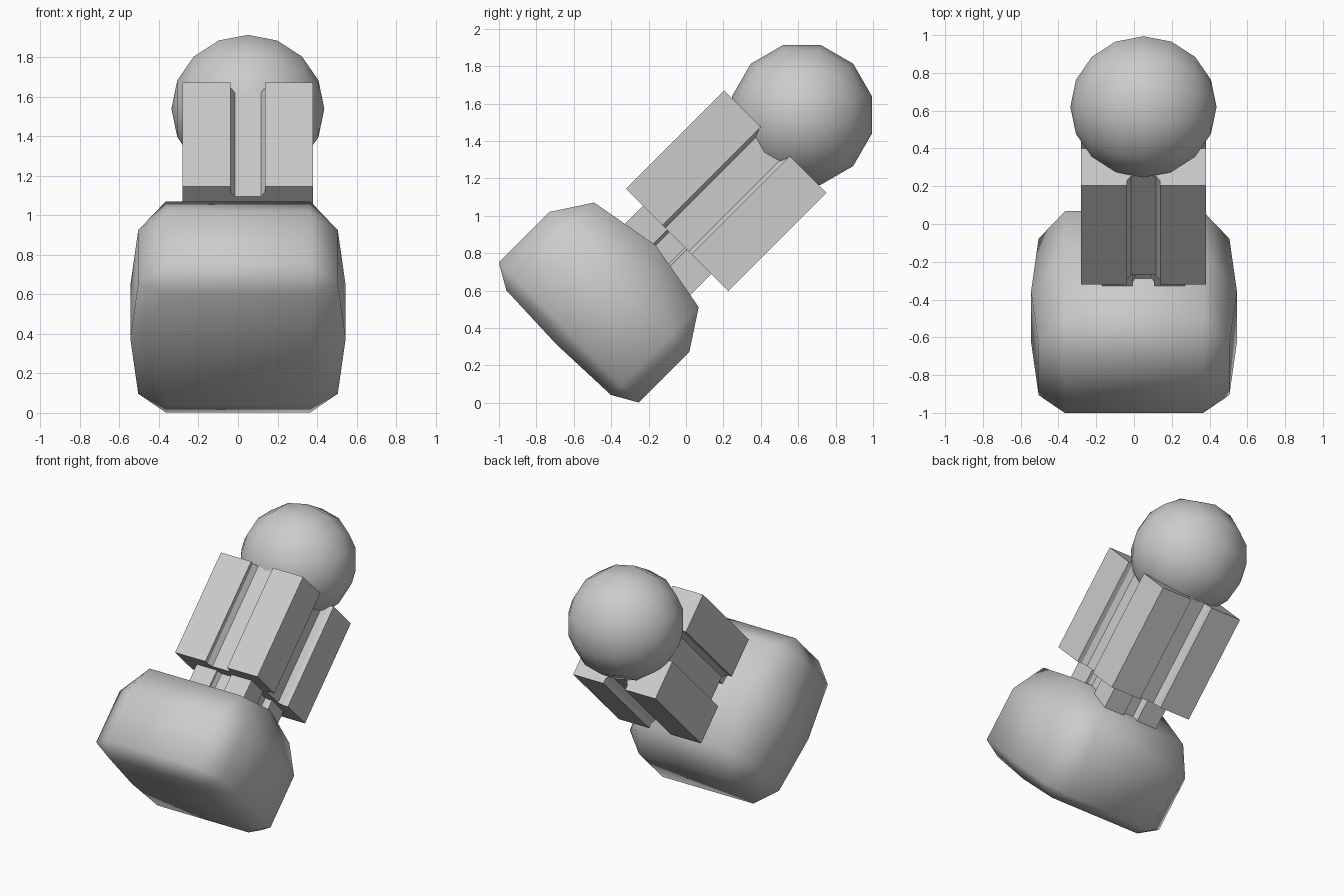
import bpy, bmesh, math
from mathutils import Matrix

if "Cube" in bpy.data.objects:
    bpy.data.objects.remove(bpy.data.objects["Cube"])

# Everything is built upright along local z, then tilted 45 degrees backwards
TILT = Matrix.Rotation(math.radians(-45), 4, 'X')
AXIS_X, AXIS_Y = 0.05, -0.65


def finish(name, bm, smooth):
    bmesh.ops.recalc_face_normals(bm, faces=bm.faces[:])
    for f in bm.faces:
        f.smooth = smooth
    bm.transform(TILT)
    mesh = bpy.data.meshes.new(name)
    bm.to_mesh(mesh)
    bm.free()
    obj = bpy.data.objects.new(name, mesh)
    bpy.context.collection.objects.link(obj)
    return obj


# Rounded base: hull of two wide rings and two arched caps
bm = bmesh.new()
points = []
for z in (-0.177, 0.204):
    points += [(0.365, 0.53, z), (0.505, 0.395, z), (0.545, 0, z)]
for edge_z, mid_z in ((-0.254, -0.269), (0.41, 0.481)):
    points += [(0.365, 0.395, edge_z), (0.37, 0, mid_z)]
mirrored = {(sx * x, sy * y, z) for x, y, z in points for sx in (-1, 1) for sy in (-1, 1)}
for x, y, z in sorted(mirrored):
    bm.verts.new((x, y - 0.709, z))
bmesh.ops.remove_doubles(bm, verts=bm.verts[:], dist=0.001)
bmesh.ops.convex_hull(bm, input=bm.verts[:])
bmesh.ops.dissolve_limit(bm, angle_limit=math.radians(1), verts=bm.verts[:], edges=bm.edges[:])
finish("base_body", bm, True)


# Grooved block: rectangle with a chamfered channel down each side
def grooved_block(name, scale, z0, z1):
    quarter = [(0.33, 0.11), (0.33, 0.387), (0.0875, 0.387), (0.0875, 0.352), (0.066, 0.316)]
    start = [(0.26, 0.089), (0.295, 0.11)]
    q1 = start + quarter
    q2 = [(-x, y) for x, y in reversed(q1)]
    profile = q1 + q2
    profile += [(-x, -y) for x, y in profile]
    bm = bmesh.new()
    face = bm.faces.new([bm.verts.new((AXIS_X + x * scale, AXIS_Y + y * scale, z0))
                         for x, y in profile])
    ext = bmesh.ops.extrude_face_region(bm, geom=[face], use_keep_orig=True)
    top = [g for g in ext["geom"] if isinstance(g, bmesh.types.BMVert)]
    bmesh.ops.translate(bm, verts=top, vec=(0, 0, z1 - z0))
    finish(name, bm, False)


grooved_block("neck_block", 0.667, 0.3, 0.59)
grooved_block("main_block", 1.0, 0.583, 1.326)

# Ball at the end, poles along x
bm = bmesh.new()
bmesh.ops.create_uvsphere(bm, u_segments=12, v_segments=8, radius=0.387)
bm.transform(Matrix.Translation((AXIS_X, AXIS_Y, 1.527)) @ Matrix.Rotation(math.pi / 2, 4, 'Y'))
finish("end_ball", bm, True)
